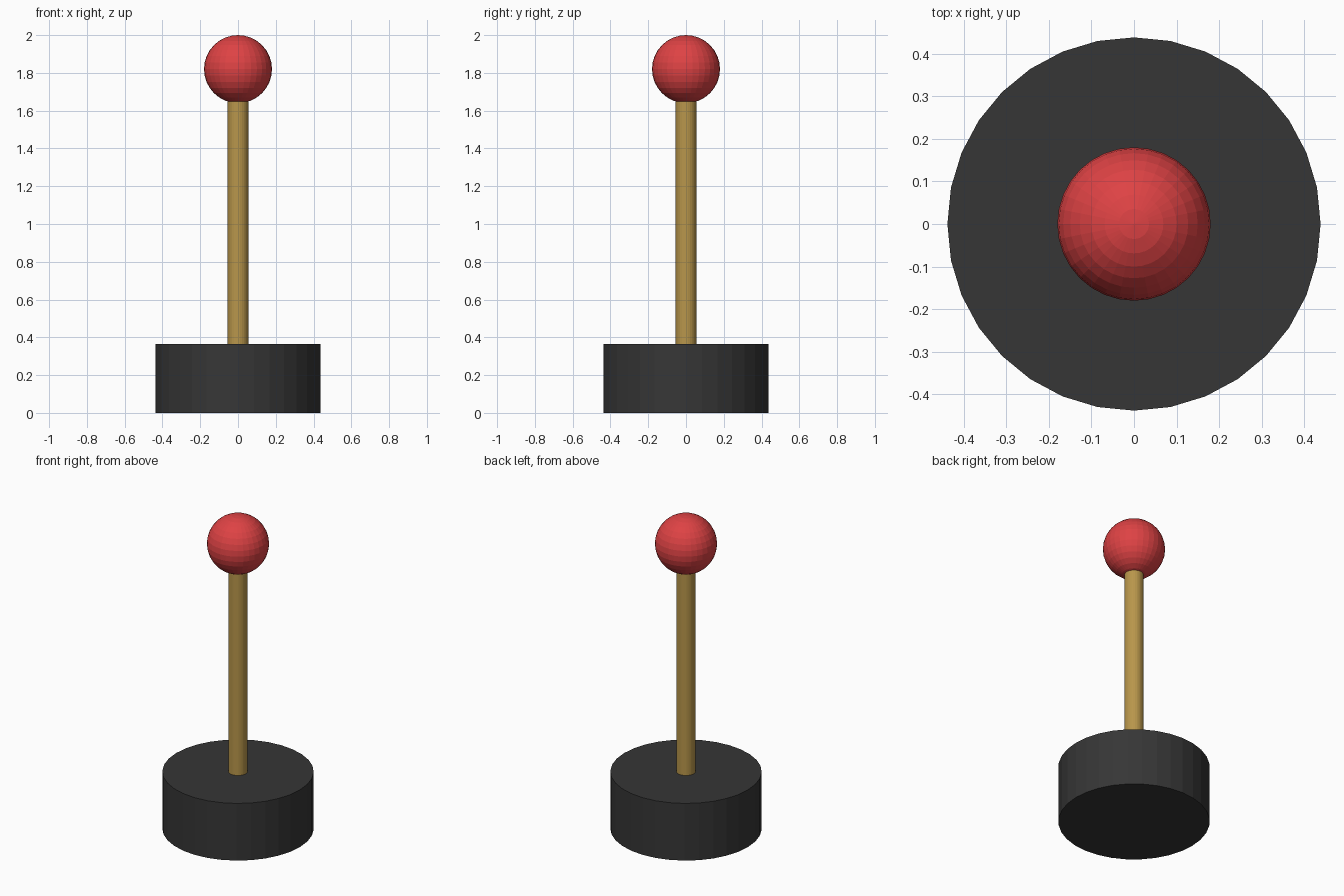
import bpy

if "Cube" in bpy.data.objects:
    bpy.data.objects.remove(bpy.data.objects["Cube"])


def material(name, color):
    mat = bpy.data.materials.new(name)
    mat.diffuse_color = (*color, 1.0)
    mat.use_nodes = True
    mat.node_tree.nodes["Principled BSDF"].inputs["Base Color"].default_value = mat.diffuse_color
    return mat


def finish(name, mat):
    obj = bpy.context.object
    obj.name = name
    obj.data.materials.append(mat)
    return obj


def cylinder(name, radius, bottom, top, mat):
    bpy.ops.mesh.primitive_cylinder_add(
        vertices=32, radius=radius, depth=top - bottom,
        location=(0, 0, (bottom + top) / 2))
    return finish(name, mat)


black = material("black_plastic", (0.037, 0.037, 0.037))
brass = material("brass", (0.48, 0.305, 0.07))
red = material("red_plastic", (0.73, 0.055, 0.058))

# Heavy round base
cylinder("base", 0.438, 0.0, 0.365, black)

# Upright rod, seated on the base and running into the ball
cylinder("rod", 0.055, 0.36, 1.66, brass)

# Faceted ball on top
bpy.ops.mesh.primitive_uv_sphere_add(
    segments=32, ring_count=16, radius=0.18, location=(0, 0, 1.82))
finish("ball", red)
